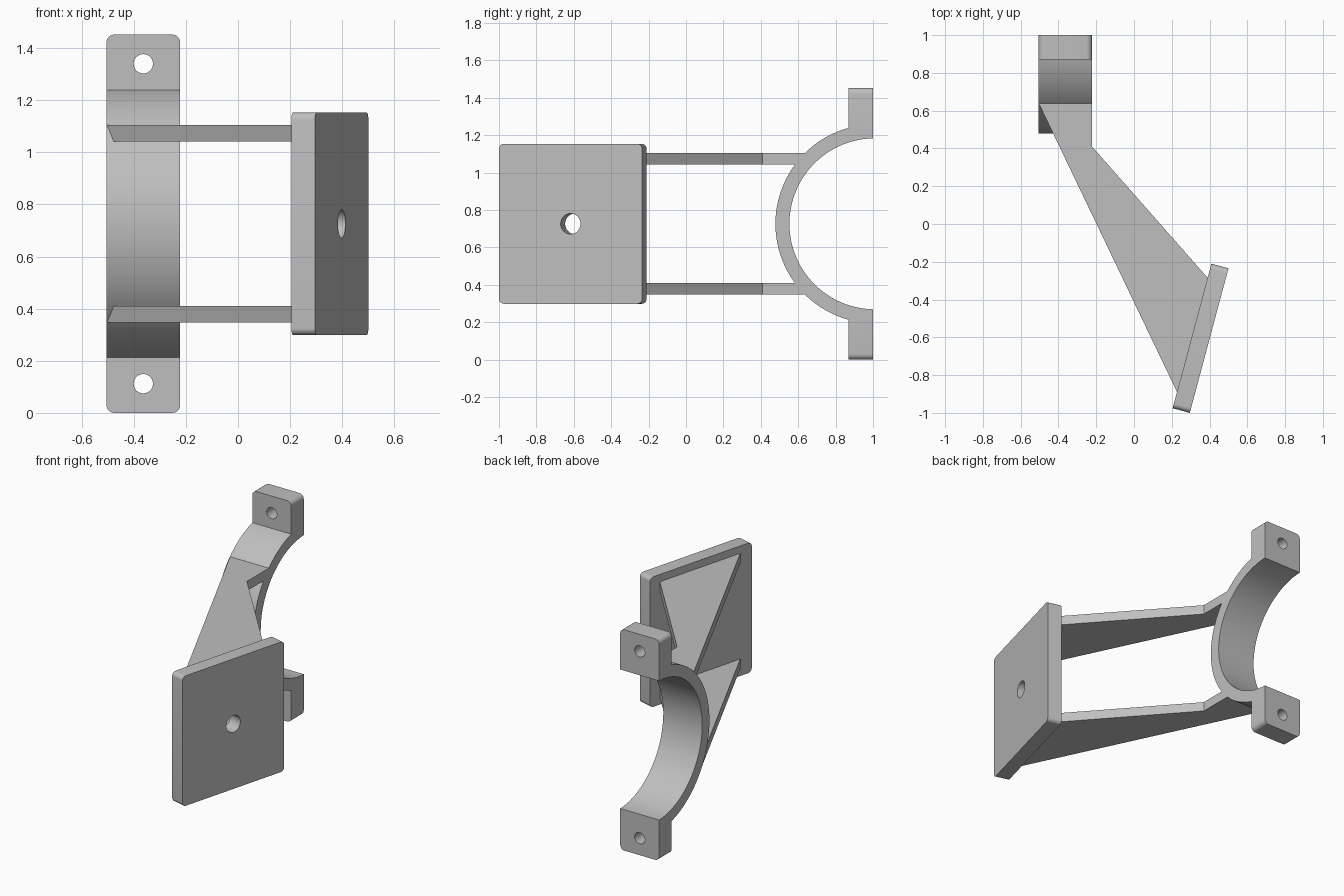
import bpy, bmesh, math
from mathutils import Matrix, Vector

cube = bpy.data.objects.get("Cube")
if cube:
    bpy.data.objects.remove(cube, do_unlink=True)

grey = bpy.data.materials.new("light grey")
grey.use_nodes = True
colour = (0.52, 0.52, 0.52, 1)
grey.diffuse_color = colour
grey.node_tree.nodes["Principled BSDF"].inputs["Base Color"].default_value = colour

MID = 0.726                # height of the symmetry plane
X0, X1 = -0.505, -0.222    # width of the clamp band


def extrude(name, points, direction, round_if=None, radius=0.03):
    """Extrude a closed outline, optionally rounding the chosen edges."""
    bm = bmesh.new()
    face = bm.faces.new([bm.verts.new(p) for p in points])
    grown = bmesh.ops.extrude_face_region(bm, geom=[face], use_keep_orig=True)
    moved = [g for g in grown["geom"] if isinstance(g, bmesh.types.BMVert)]
    bmesh.ops.translate(bm, verts=moved, vec=direction)
    bmesh.ops.recalc_face_normals(bm, faces=bm.faces)
    if round_if:
        bmesh.ops.bevel(bm, geom=[e for e in bm.edges if round_if(e)], offset=radius,
                        segments=6, profile=0.5, affect='EDGES')
    mesh = bpy.data.meshes.new(name)
    bm.to_mesh(mesh)
    bm.free()
    mesh.materials.append(grey)
    obj = bpy.data.objects.new(name, mesh)
    bpy.context.collection.objects.link(obj)
    return obj


def cut(obj, tool):
    mod = obj.modifiers.new("cut", 'BOOLEAN')
    mod.operation, mod.solver, mod.object = 'DIFFERENCE', 'EXACT', tool
    bpy.context.view_layer.objects.active = obj
    bpy.ops.object.modifier_apply(modifier=mod.name)


def drill(obj, centre, axis, radius):
    """Cut a round hole through the part."""
    bpy.ops.mesh.primitive_cylinder_add(vertices=48, radius=radius, depth=0.5, location=centre)
    tool = bpy.context.object
    tool.rotation_euler = Vector(axis).to_track_quat('Z', 'Y').to_euler()
    tool.data.materials.append(grey)
    tool.hide_render = True
    bpy.context.view_layer.update()
    cut(obj, tool)
    bpy.data.objects.remove(tool, do_unlink=True)


def arc(radius, end_y, steps=64):
    """Arc of the band from its top end, round the front, to its bottom end."""
    centre_y = 1.01
    limit = math.acos((centre_y - end_y) / radius)
    angles = [limit * (1 - 2 * i / steps) for i in range(steps + 1)]
    return [(X0, centre_y - radius * math.cos(a), MID + radius * math.sin(a)) for a in angles]


# Half-ring clamp band with a bolt tab at each end
tab_front, back = 0.87, 1.0
outline = [(X0, back, 2 * MID), (X0, tab_front, 2 * MID)] + arc(0.532, tab_front)
outline += [(X0, tab_front, 0), (X0, back, 0)] + arc(0.457, back)[::-1]


def tab_corner(e):
    a, b = (v.co for v in e.verts)
    return abs(a.z - b.z) < 1e-4 and abs(a.x - b.x) < 1e-4 and abs(a.z - MID) > MID - 0.01


band = extrude("clamp_band", outline, (X1 - X0, 0, 0), tab_corner)
for side in (-1, 1):
    drill(band, ((X0 + X1) / 2, 0.93, MID + side * 0.614), (0, 1, 0), 0.037)

# Square mounting plate, turned about the vertical
t, w, h = 0.047, 0.396, 0.4275
plate = extrude("mounting_plate", [(-t, -w, -h), (-t, w, -h), (-t, w, h), (-t, -w, h)],
                (2 * t, 0, 0),
                lambda e: abs(e.verts[0].co.x - e.verts[1].co.x) > t, 0.027)
turn = Matrix.Rotation(math.radians(-15), 4, 'Z')
plate_centre = Vector((0.3525, -0.605, MID))
plate.data.transform(Matrix.Translation(plate_centre) @ turn)
drill(plate, plate_centre, turn @ Vector((1, 0, 0)), 0.055)

# Two tapered arms, trimmed where they meet the band and the plate
arm_outline = [(X0, 0.66), (X0, 0.64), (0.252, -0.94), (0.42, -0.319), (X1, 0.41), (X1, 0.66)]
arms = []
for name, z in (("upper_arm", MID + 0.316), ("lower_arm", MID - 0.379)):
    arm = extrude(name, [(x, y, z) for x, y in arm_outline], (0, 0, 0.063))
    cut(arm, band)
    cut(arm, plate)
    arms.append(arm)

# Smooth the curved faces, keep the edges sharp
bpy.ops.object.select_all(action='DESELECT')
for obj in [band, plate] + arms:
    obj.select_set(True)
bpy.context.view_layer.objects.active = band
bpy.ops.object.shade_smooth_by_angle(angle=math.radians(30))
